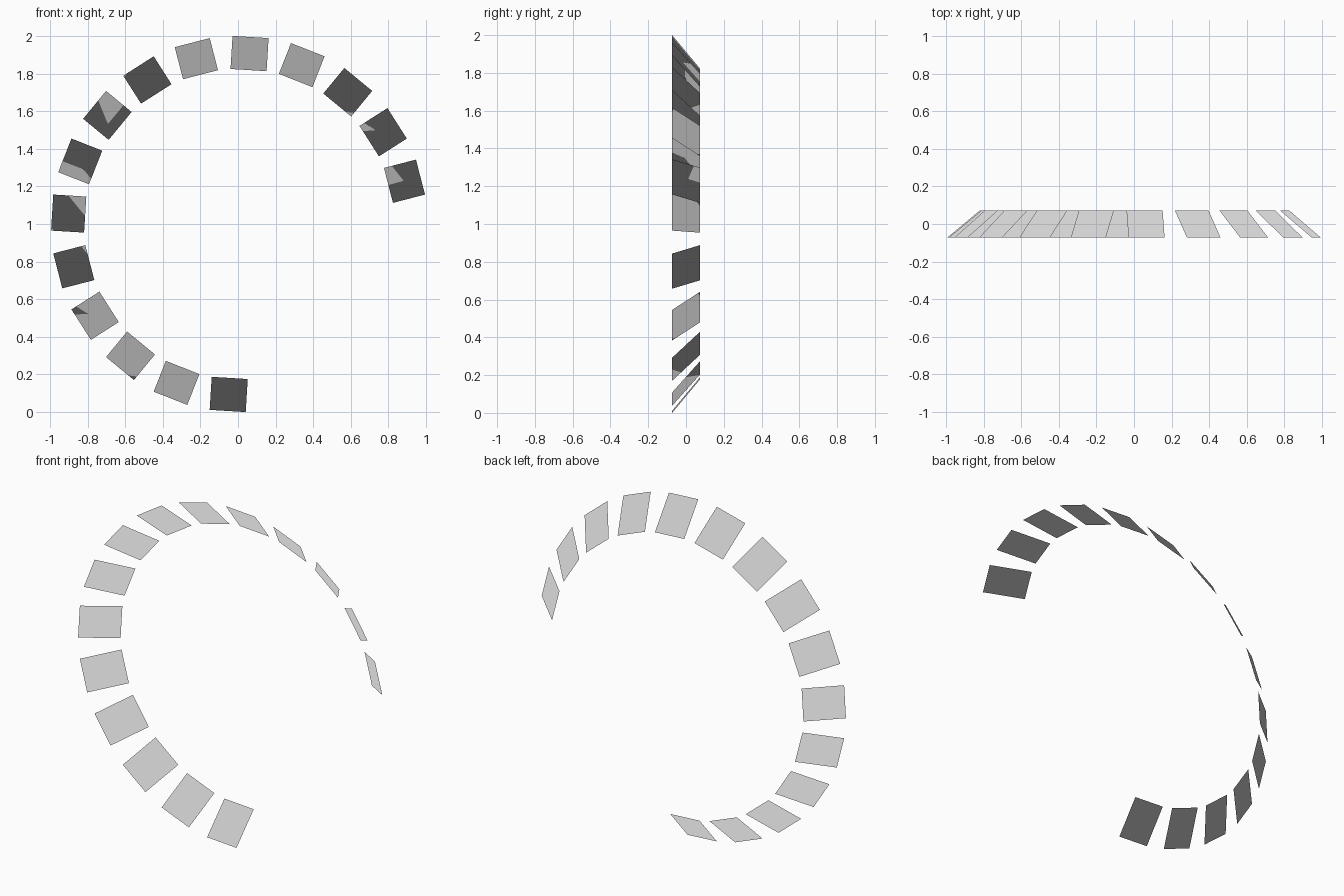
import bpy
from math import cos, sin, radians
from mathutils import Vector

cube = bpy.data.objects.get("Cube")
if cube:
    bpy.data.objects.remove(cube, do_unlink=True)

GREY = (0.8, 0.8, 0.8, 1)
grey = bpy.data.materials.new("light grey")
grey.use_nodes = True
grey.diffuse_color = GREY
grey.node_tree.nodes["Principled BSDF"].inputs["Base Color"].default_value = GREY

CENTRE = Vector((0.006, 0, 1))
OUTER, INNER = 0.996, 0.82      # ring radius at the front and back edges
HALF_WIDTH, HALF_DEPTH = 0.096, 0.073
COUNT, STEP, START = 15, 18, 14.5


def make_plate(index):
    """One flat plate of the open, cone-shaped ring."""
    a = radians(START + STEP * index)
    radial = Vector((cos(a), 0, sin(a)))
    tangent = Vector((-sin(a), 0, cos(a)))
    corners = [CENTRE + radial * r + tangent * (HALF_WIDTH * side) + Vector((0, y, 0))
               for r, y, side in ((OUTER, -HALF_DEPTH, -1), (INNER, HALF_DEPTH, -1),
                                  (INNER, HALF_DEPTH, 1), (OUTER, -HALF_DEPTH, 1))]
    mesh = bpy.data.meshes.new("ring_plate")
    mesh.from_pydata(corners, [], [(0, 1, 2, 3)])
    mesh.materials.append(grey)
    # All plates share one upward normal so the ring shades evenly
    mesh.normals_split_custom_set_from_vertices([(0, 0, 1)] * len(corners))
    plate = bpy.data.objects.new(f"ring_plate_{index + 1}", mesh)
    bpy.context.collection.objects.link(plate)


for i in range(COUNT):
    make_plate(i)
